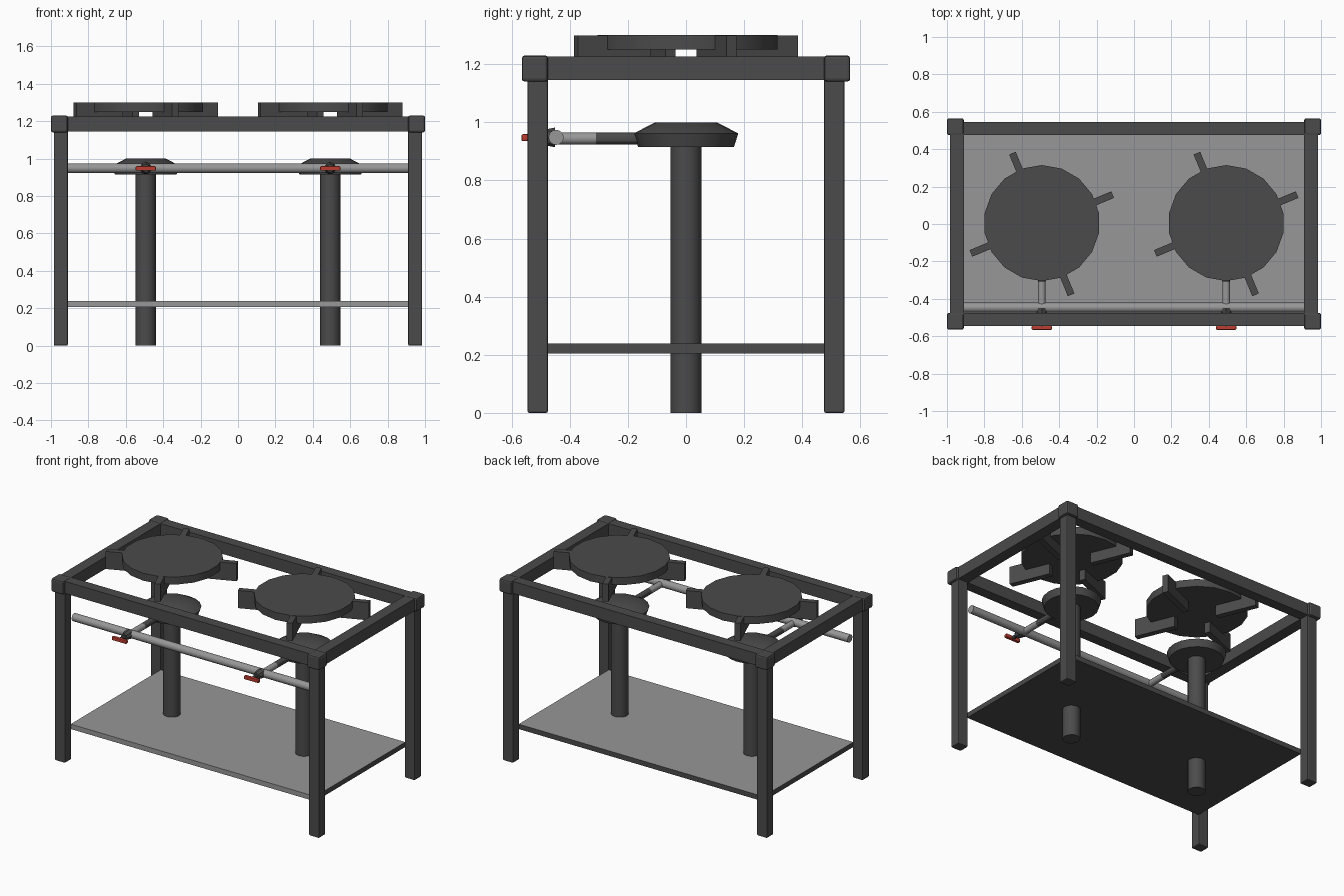
import bpy, math
from mathutils import Vector

cube = bpy.data.objects.get("Cube")
if cube:
    bpy.data.objects.remove(cube, do_unlink=True)


def material(name, rgb):
    m = bpy.data.materials.new(name)
    m.use_nodes = True
    col = (*rgb, 1)
    m.diffuse_color = col
    m.node_tree.nodes["Principled BSDF"].inputs["Base Color"].default_value = col
    return m


IRON = material("dark iron", (0.07, 0.07, 0.07))
STEEL = material("light steel", (0.31, 0.31, 0.31))
RED = material("red knob", (0.5, 0.045, 0.03))


def finish(name, mat, bevel=0):
    o = bpy.context.object
    o.name = name
    o.data.materials.append(mat)
    if bevel:
        b = o.modifiers.new("bevel", 'BEVEL')
        b.width, b.segments = bevel, 2
    return o


def box(name, lo, hi, mat, bevel=0):
    lo, hi = Vector(lo), Vector(hi)
    bpy.ops.mesh.primitive_cube_add(size=1, location=(lo + hi) / 2)
    o = bpy.context.object
    o.scale = hi - lo
    bpy.ops.object.transform_apply(location=False, rotation=False, scale=True)
    return finish(name, mat, bevel)


def cone(name, a, b, ra, rb, mat, sides=16):
    """Round part running from point a to point b."""
    a, b = Vector(a), Vector(b)
    rot = (b - a).to_track_quat('Z', 'Y').to_euler()
    bpy.ops.mesh.primitive_cone_add(vertices=sides, radius1=ra, radius2=rb,
                                    depth=(b - a).length,
                                    location=(a + b) / 2, rotation=rot)
    o = finish(name, mat)
    bpy.ops.object.shade_smooth_by_angle(angle=math.radians(30))
    return o


# Frame: legs, corner blocks and top rails
def span(s, a, b):
    return sorted((s * a, s * b))


for sx, xn in ((-1, "right"), (1, "left")):
    x0, x1 = span(sx, 0.91, 0.985)
    for sy, yn in ((-1, "front"), (1, "back")):
        y0, y1 = span(sy, 0.475, 0.545)
        box(f"{yn}_{xn}_leg", (x0, y0, 0), (x1, y1, 1.15), IRON, 0.006)
        cx, cy = span(sx, 0.91, 1.0), span(sy, 0.475, 0.565)
        box(f"{yn}_{xn}_corner", (cx[0], cy[0], 1.14), (cx[1], cy[1], 1.23),
            IRON, 0.01)
    box(f"{xn}_rail", (x0, -0.48, 1.145), (x1, 0.48, 1.226), IRON)
for sy, yn in ((-1, "front"), (1, "back")):
    y0, y1 = span(sy, 0.475, 0.545)
    box(f"{yn}_rail", (-0.92, y0, 1.145), (0.92, y1, 1.226), IRON)

# Shelf: steel on its top and front, iron elsewhere
shelf = box("shelf", (-0.912, -0.48, 0.205), (0.912, 0.48, 0.238), IRON)
shelf.data.materials.append(STEEL)
for f in shelf.data.polygons:
    f.material_index = int(f.normal.z > 0.5 or f.normal.y < -0.5)

# Gas supply pipe
PZ = 0.948
cone("gas_pipe", (-0.91, -0.447, PZ), (0.91, -0.447, PZ), 0.026, 0.026, STEEL)

for sx, n in ((-1, "right"), (1, "left")):
    x = sx * 0.493
    # Column and burner head
    cone(n + "_column", (x, 0, 0), (x, 0, 0.93), 0.054, 0.054, IRON)
    cone(n + "_burner_bowl", (x, 0, 0.915), (x, 0, 0.962), 0.165, 0.18, IRON, 20)
    cone(n + "_burner_cap", (x, 0, 0.962), (x, 0, 1.0), 0.18, 0.105, IRON, 20)

    # Feed tube, valve and knob
    cone(n + "_feed_tube", (x, -0.44, PZ - 0.004), (x, -0.31, PZ - 0.004),
         0.021, 0.021, STEEL, 12)
    cone(n + "_burner_tube", (x, -0.31, PZ - 0.004), (x, -0.1, PZ - 0.004),
         0.021, 0.021, IRON, 12)
    cone(n + "_valve", (x, -0.45, PZ), (x, -0.51, PZ), 0.034, 0.022, IRON, 8)
    cone(n + "_valve_stem", (x, -0.5, PZ), (x, -0.55, PZ), 0.012, 0.012, IRON, 8)
    box(n + "_knob", (x - 0.054, -0.566, PZ - 0.013),
        (x + 0.054, -0.544, PZ + 0.011), RED, 0.005)

    # Pot plate and its four support fins
    cone(n + "_plate", (x, 0.005, 1.25), (x, 0.005, 1.3), 0.31, 0.31, IRON, 18)
    for k in range(4):
        fin = box(f"{n}_fin_{k + 1}", (0.14, -0.019, 1.18), (0.41, 0.019, 1.299), IRON)
        ang = math.radians(22.5 + 90 * k)
        fin.rotation_euler.z = ang
        fin.location = (x + 0.275 * math.cos(ang), 0.275 * math.sin(ang),
                        fin.location.z)
